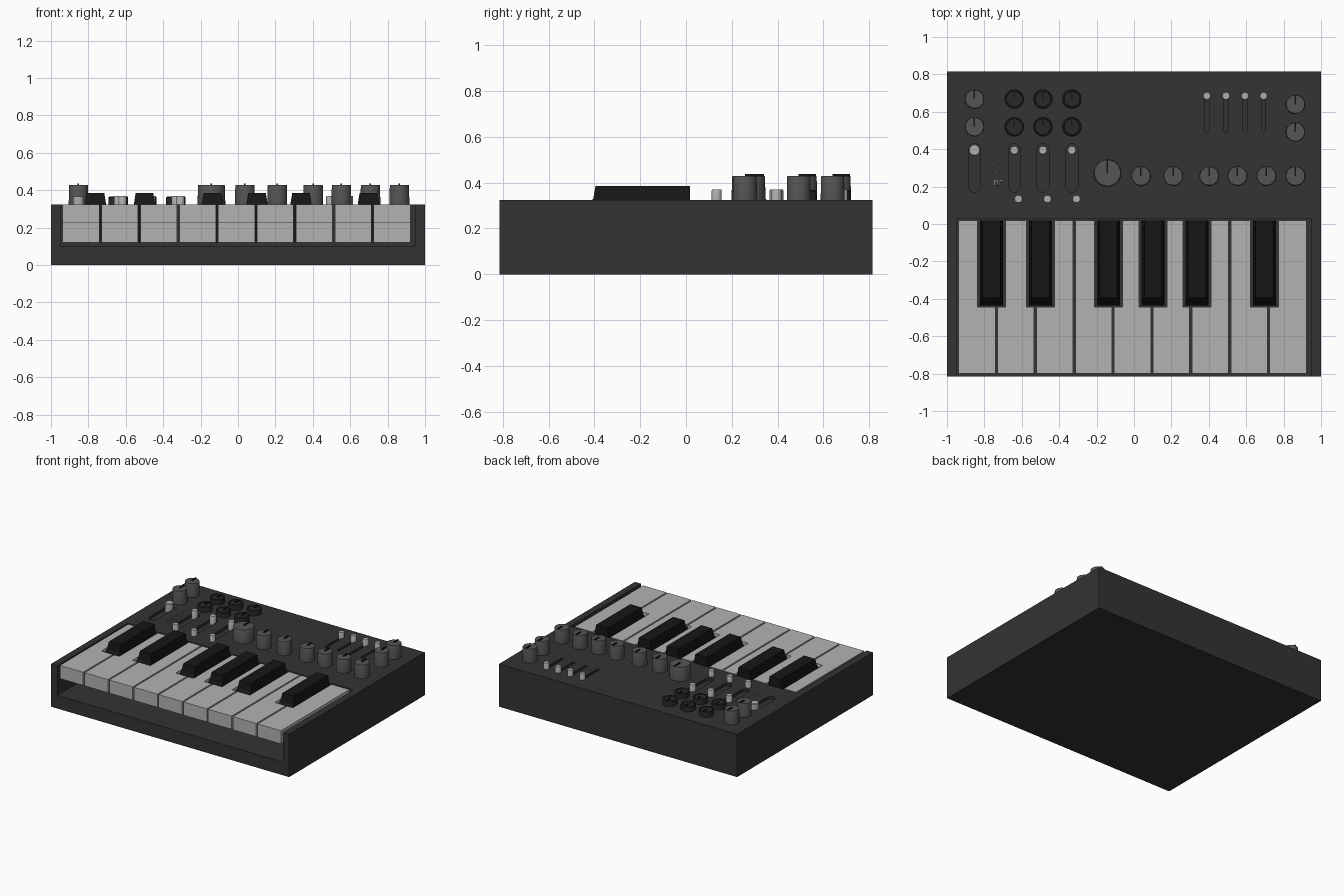
import bpy, bmesh, math

if "Cube" in bpy.data.objects:
    bpy.data.objects.remove(bpy.data.objects["Cube"])

def material(name, v):
    m = bpy.data.materials.new(name)
    m.diffuse_color = (v, v, v, 1)
    m.use_nodes = True
    m.node_tree.nodes["Principled BSDF"].inputs["Base Color"].default_value = m.diffuse_color
    return m

CASE, KNOB = material("case", 0.033), material("knob", 0.09)
BLACK, DARK = material("black", 0.008), material("dark", 0.022)
IVORY, CAP = material("ivory", 0.45), material("cap", 0.42)

def finish(bm, name, mat, smooth=False):
    bmesh.ops.recalc_face_normals(bm, faces=bm.faces)
    me = bpy.data.meshes.new(name)
    bm.to_mesh(me)
    bm.free()
    ob = bpy.data.objects.new(name, me)
    bpy.context.collection.objects.link(ob)
    me.materials.append(mat)
    if smooth:
        bpy.ops.object.select_all(action='DESELECT')
        ob.select_set(True)
        bpy.context.view_layer.objects.active = ob
        bpy.ops.object.shade_smooth_by_angle(angle=math.radians(35))
    return ob

def loft(bm, rings):
    """Skin a stack of closed rings and cap both ends."""
    vs = [[bm.verts.new(p) for p in r] for r in rings]
    for a, b in zip(vs, vs[1:]):
        for i in range(len(a)):
            j = (i + 1) % len(a)
            bm.faces.new((a[i], a[j], b[j], b[i]))
    bm.faces.new(vs[0][::-1])
    bm.faces.new(vs[-1])

def prism(bm, outline, z0, z1):
    loft(bm, [[(x, y, z) for x, y in outline] for z in (z0, z1)])

def rect(x0, x1, y0, y1):
    return [(x0, y0), (x1, y0), (x1, y1), (x0, y1)]

def turned(bm, x, y, profile, n=32):
    loft(bm, [[(x + r * math.cos(2 * math.pi * i / n), y + r * math.sin(2 * math.pi * i / n), z)
               for i in range(n)] for r, z in profile])

def capsule(x, y0, y1, r, n=10):
    top = [(x + r * math.cos(math.pi * i / n), y1 - r + r * math.sin(math.pi * i / n)) for i in range(n + 1)]
    bot = [(x - r * math.cos(math.pi * i / n), y0 + r - r * math.sin(math.pi * i / n)) for i in range(n + 1)]
    return top + bot

TOP = 0.325
WIDE = (-0.853, -0.64, -0.487, -0.332)
THIN = (0.39, 0.492, 0.594, 0.693)

# Case with key bay and slider slots cut out
bm = bmesh.new()
prism(bm, rect(-1, 1, -0.815, 0.815), 0, TOP)
case = finish(bm, "case", CASE)
bm = bmesh.new()
prism(bm, rect(-0.948, 0.948, -0.9, 0.03), 0.1, 0.5)
for x in WIDE:
    prism(bm, capsule(x, 0.17, 0.43, 0.032), 0.305, 0.4)
for x in THIN:
    prism(bm, capsule(x, 0.49, 0.695, 0.01), 0.295, 0.4)
cutter = finish(bm, "case_cutter", CASE)
cutter.hide_render = True
mod = case.modifiers.new("cut", 'BOOLEAN')
mod.operation, mod.solver, mod.object = 'DIFFERENCE', 'EXACT', cutter
bpy.context.view_layer.objects.active = case
bpy.ops.object.modifier_apply(modifier=mod.name)
bpy.data.objects.remove(cutter)

# White keys, notched around the black keys
BLACKS = (-0.762, -0.5, -0.137, 0.102, 0.337, 0.697)
PITCH, NOTCH_Y = 0.2078, -0.445
for k in range(9):
    x0 = -0.937 + k * PITCH
    x1 = x0 + PITCH - 0.012
    l, r = x0, x1
    for b in BLACKS:
        if b - 0.075 < x0 < b + 0.075:
            l = b + 0.075
        if b - 0.075 < x1 < b + 0.075:
            r = b - 0.075
    bm = bmesh.new()
    for front, z0, z1 in ((-0.8, 0.225, TOP), (-0.5, 0.12, 0.225)):
        pts = [(x0, front), (x1, front)]
        pts += [(x1, NOTCH_Y), (r, NOTCH_Y)] if r < x1 else []
        pts += [(r, 0.02), (l, 0.02)]
        pts += [(l, NOTCH_Y), (x0, NOTCH_Y)] if l > x0 else []
        prism(bm, pts, z0, z1)
    finish(bm, f"white_key_{k + 1}", IVORY)

# Black keys with sloped sides and front
for k, b in enumerate(BLACKS):
    bm = bmesh.new()
    loft(bm, [[(x, y, z) for x, y in rect(b - w, b + w, f, 0.018)]
              for w, f, z in ((0.061, -0.435, 0.12), (0.061, -0.435, 0.295),
                              (0.056, -0.405, 0.33), (0.047, -0.395, 0.385))])
    finish(bm, f"black_key_{k + 1}", BLACK)

# Tall knobs with a pointer line
tall = [(-0.853, 0.668, 0.052), (-0.853, 0.52, 0.052), (0.863, 0.64, 0.052), (0.863, 0.492, 0.052),
        (-0.142, 0.273, 0.074)]
tall += [(x, 0.257, 0.053) for x in (0.037, 0.21, 0.402, 0.553, 0.708, 0.863)]
for k, (x, y, r) in enumerate(tall):
    bm = bmesh.new()
    turned(bm, x, y, [(r, TOP - 0.005), (r, 0.34), (r * 0.97, 0.425), (r * 0.94, 0.429)])
    finish(bm, f"tall_knob_{k + 1}", KNOB, True)
    bm = bmesh.new()
    prism(bm, rect(x - 0.004, x + 0.004, y, y + r * 0.92), 0.42, 0.437)
    finish(bm, f"tall_knob_pointer_{k + 1}", BLACK)

# Low knobs with a raised rim and pointer
for x in WIDE[1:]:
    for y in (0.668, 0.52):
        bm = bmesh.new()
        turned(bm, x, y, [(0.052, TOP - 0.005), (0.052, 0.362), (0.048, 0.366), (0.043, 0.366), (0.041, 0.36)])
        finish(bm, "low_knob", DARK, True)
        bm = bmesh.new()
        prism(bm, rect(x - 0.004, x + 0.004, y, y + 0.044), 0.355, 0.367)
        finish(bm, "low_knob_pointer", BLACK)

# Slider caps and small buttons
caps = [(x, 0.395, 0.03 if x < -0.8 else 0.023, "slider_cap") for x in WIDE]
caps += [(x, 0.685, 0.021, "thin_slider_cap") for x in THIN]
caps += [(x, 0.134, 0.022, "button") for x in (-0.618, -0.463, -0.308)]
for x, y, r, name in caps:
    bm = bmesh.new()
    turned(bm, x, y, [(r, 0.29), (r, 0.366), (r * 0.9, 0.37)], 24)
    finish(bm, name, CAP, True)

# Waveform marks beside the first slider
sine = [(-1 + i / 6, 0.5 * math.sin(math.pi * i / 6)) for i in range(13)]
waves = [sine, [(-1, -.5), (-.4, .5), (.3, -.5), (1, .5)],
         [(-1, -.5), (0, .5), (0, -.5), (1, .5)],
         [(-1, -.5), (-1, .5), (-.2, .5), (-.2, -.5), (.5, -.5), (.5, .5), (1, .5)]]
for k, pts in enumerate(waves):
    cu = bpy.data.curves.new("wave_mark", 'CURVE')
    cu.dimensions = '3D'
    cu.bevel_depth, cu.bevel_resolution = 0.002, 0
    sp = cu.splines.new('POLY')
    sp.points.add(len(pts) - 1)
    for p, (u, v) in zip(sp.points, pts):
        p.co = (-0.727 + u * 0.02, 0.395 - k * 0.058 + v * 0.025, TOP + 0.001, 1)
    ob = bpy.data.objects.new(f"wave_mark_{k + 1}", cu)
    bpy.context.collection.objects.link(ob)
    cu.materials.append(CAP)
